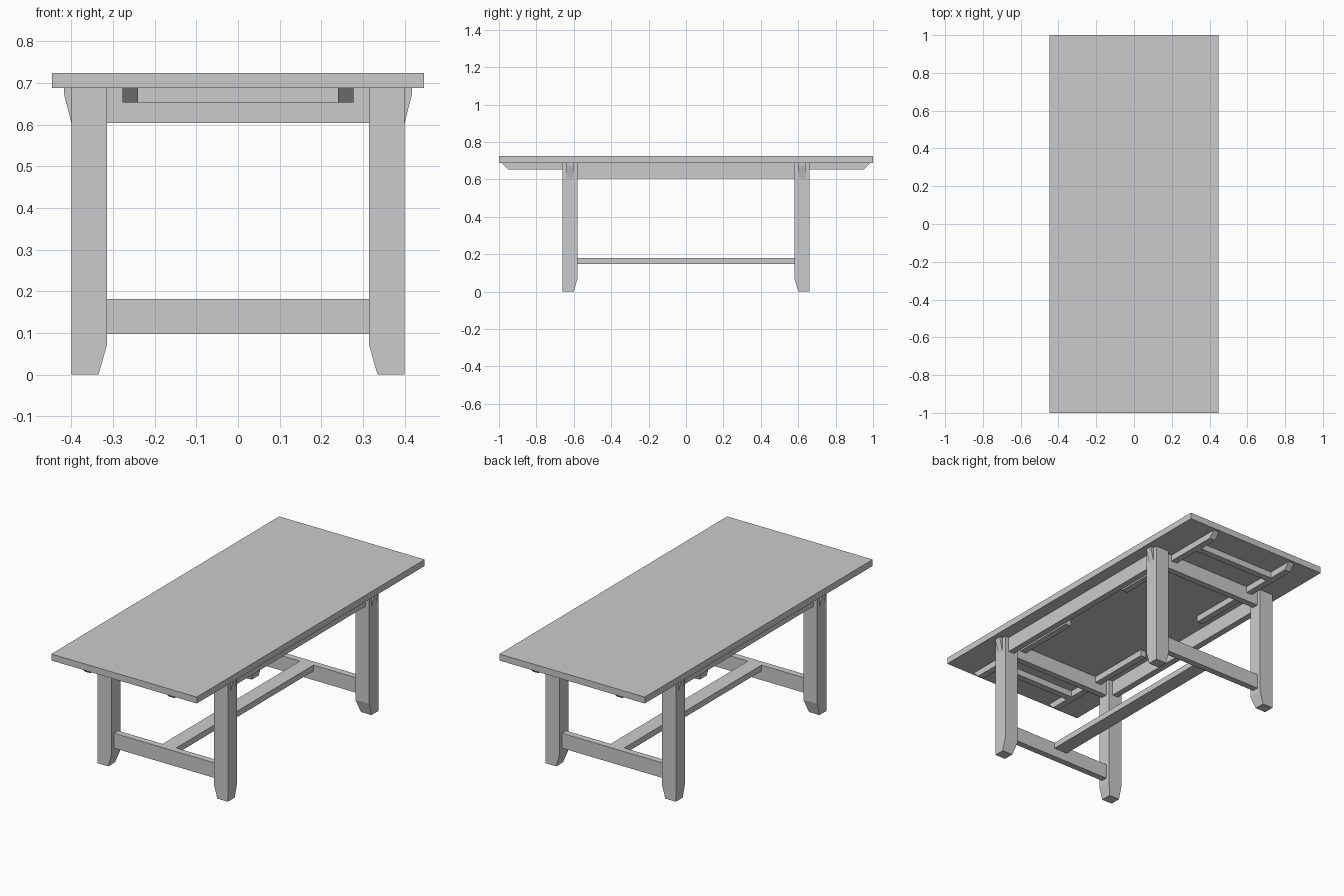
import bpy, bmesh

if "Cube" in bpy.data.objects:
    bpy.data.objects.remove(bpy.data.objects["Cube"], do_unlink=True)

wood = bpy.data.materials.new("plain grey")
wood.use_nodes = True
GREY = (0.6, 0.6, 0.6, 1)
wood.diffuse_color = GREY
wood.node_tree.nodes["Principled BSDF"].inputs["Base Color"].default_value = GREY

TOP_BASE = 0.688   # underside of the table top
LEG_X, LEG_Y = 0.358, 0.62
HALF = 0.018       # half of a board's thickness


def loft(name, loops):
    """Skin closed loops of points one after another and cap the ends."""
    bm = bmesh.new()
    rings = [[bm.verts.new(p) for p in loop] for loop in loops]
    n = len(rings[0])
    for a, b in zip(rings, rings[1:]):
        for i in range(n):
            j = (i + 1) % n
            bm.faces.new((a[i], a[j], b[j], b[i]))
    bm.faces.new(rings[0][::-1])
    bm.faces.new(rings[-1])
    bmesh.ops.recalc_face_normals(bm, faces=bm.faces)
    mesh = bpy.data.meshes.new(name)
    bm.to_mesh(mesh)
    bm.free()
    mesh.materials.append(wood)
    obj = bpy.data.objects.new(name, mesh)
    bpy.context.collection.objects.link(obj)
    return obj


def rect(x0, x1, y0, y1, z):
    return [(x0, y0, z), (x1, y0, z), (x1, y1, z), (x0, y1, z)]


def board(name, x0, x1, y0, y1, z0, z1):
    return loft(name, [rect(x0, x1, y0, y1, z) for z in (z0, z1)])


# Table top and long floor stretcher
board("table_top", -0.447, 0.447, -1, 1, TOP_BASE, 0.724)
board("long_stretcher", -0.042, 0.042, -0.602, 0.602, 0.148, 0.181)

for sy, end in ((-1, "front"), (1, "back")):
    y0, y1 = sorted((sy * (LEG_Y - HALF), sy * (LEG_Y + HALF)))
    board(end + "_stretcher", -0.315, 0.315, y0, y1, 0.098, 0.181)

    # End apron runs through the legs and ends in bevelled tips
    profile = [(-0.4, 0.604), (0.4, 0.604), (0.418, 0.675),
               (0.418, TOP_BASE), (-0.418, TOP_BASE), (-0.418, 0.675)]
    loft(end + "_apron", [[(x, y, z) for x, z in profile] for y in (y0, y1)])

    # Cross bar joining the two sliding runners
    c0, c1 = sorted((sy * 0.80, sy * 0.838))
    board(end + "_cross_bar", -0.24, 0.24, c0, c1, 0.653, TOP_BASE)

    for sx, side in ((-1, "right"), (1, "left")):
        # Leg with its two inner faces tapered at the foot
        loft(f"{end}_{side}_leg", [
            rect(sx * (0.315 + cut), sx * 0.4, sy * (0.58 + cut), sy * 0.66, z)
            for z, cut in ((0, 0.02), (0.07, 0), (TOP_BASE, 0))])

        # Runner with a slanted outer end
        slide = [(0.23, 0.653), (0.95, 0.653), (0.985, TOP_BASE), (0.23, TOP_BASE)]
        loft(f"{end}_{side}_runner", [[(sx * x, sy * y, z) for y, z in slide]
                                      for x in (0.24, 0.277)])

# Long side aprons
for sx, side in ((-1, "right"), (1, "left")):
    x0, x1 = sorted((sx * (LEG_X - HALF), sx * (LEG_X + HALF)))
    board(side + "_apron", x0, x1, -0.58, 0.58, 0.604, TOP_BASE)
